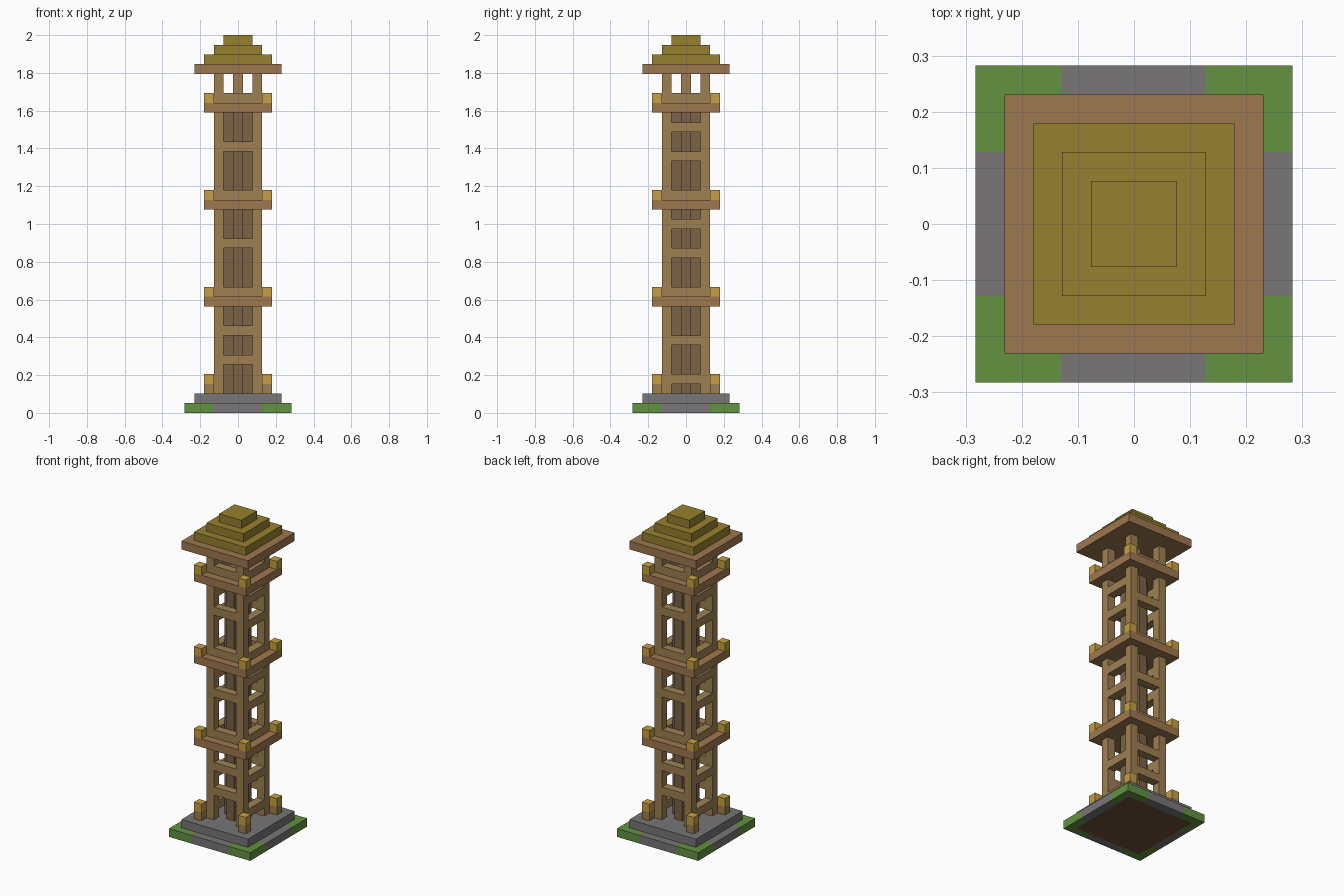
import bpy
import bmesh
from mathutils import Matrix, Vector

old = bpy.data.objects.get("Cube")
if old:
    bpy.data.objects.remove(old, do_unlink=True)

U = 2 / 39  # one building block


def linear(c):
    c /= 255
    return c / 12.92 if c <= 0.04045 else ((c + 0.055) / 1.055) ** 2.4


def material(name, r, g, b):
    m = bpy.data.materials.new(name)
    m.use_nodes = True
    col = (linear(r), linear(g), linear(b), 1)
    m.diffuse_color = col
    m.node_tree.nodes["Principled BSDF"].inputs["Base Color"].default_value = col
    return m


GRASS = material("grass green", 98, 146, 64)
STONE = material("stone grey", 120, 118, 119)
WOOD = material("wood brown", 158, 120, 80)
LOG = material("log brown", 158, 128, 82)
CORE = material("dark timber", 124, 98, 70)
GOLD = material("lantern gold", 198, 160, 66)
ROOF = material("roof gold", 150, 128, 46)
EARTH = material("earth brown", 110, 80, 56)


def blocks(name, mat, boxes):
    """Boxes given as (centre x, centre y, bottom layer, size x, y, z) in blocks."""
    bm = bmesh.new()
    for x, y, z, sx, sy, sz in boxes:
        mtx = Matrix.Translation(Vector((x, y, z + sz / 2)) * U) @ Matrix.Diagonal((sx * U, sy * U, sz * U, 1))
        bmesh.ops.create_cube(bm, size=1, matrix=mtx)
    me = bpy.data.meshes.new(name)
    bm.to_mesh(me)
    bm.free()
    me.materials.append(mat)
    ob = bpy.data.objects.new(name, me)
    bpy.context.scene.collection.objects.link(ob)
    return ob


def corners(d, z, h=1):
    return [(sx * d, sy * d, z, 1, 1, h) for sx in (-1, 1) for sy in (-1, 1)]


def rails_x(z):  # beams on the front and back
    return [(0, s * 2, z, 3, 1, 1) for s in (-1, 1)]


def rails_y(z):  # beams on the left and right
    return [(s * 2, 0, z, 1, 3, 1) for s in (-1, 1)]


# Ground layer and stone plinth
blocks("earth_bed", EARTH, [(0, 0, 0, 9, 9, 1)])
blocks("stone_paths", STONE, [(0, s * 5, 0, 5, 1, 1) for s in (-1, 1)]
       + [(s * 5, 0, 0, 1, 5, 1) for s in (-1, 1)])
grass = []
for sx in (-1, 1):
    for sy in (-1, 1):
        grass += [(sx * 4, sy * 5, 0, 3, 1, 1), (sx * 5, sy * 3.5, 0, 1, 2, 1)]
blocks("grass_corners", GRASS, grass)
blocks("stone_plinth", STONE, [(0, 0, 1, 9, 9, 1)])

# Tower legs, split by the galleries
DECKS = (11, 21, 31)
for n, (low, high) in enumerate(((2, 11), (12, 21), (22, 31), (32, 35))):
    blocks(f"tower_legs_{n + 1}", LOG, corners(2, low, high - low))

# Cross-shaped timber core
for n, low in enumerate((2, 12, 22)):
    h = 9
    blocks(f"timber_core_{n + 1}", CORE, [(0, 0, low, 1, 1, h)]
           + [(s, 0, low, 1, 1, h) for s in (-1, 1)]
           + [(0, s, low, 1, 1, h) for s in (-1, 1)])
blocks("top_post", LOG, [(0, 0, 32, 1, 1, 3)])

# Cross beams between the legs
blocks("front_back_beams", LOG, [b for z in (5, 8, 17, 27) for b in rails_x(z)])
blocks("side_beams", LOG, [b for z in (3, 7, 16, 19, 26, 29) for b in rails_y(z)])

# Galleries with a kerb beam and corner lanterns
for n, z in enumerate(DECKS):
    blocks(f"gallery_deck_{n + 1}", WOOD, [(0, 0, z, 7, 7, 1)])
    blocks(f"gallery_kerb_{n + 1}", LOG, rails_x(z + 1) + rails_y(z + 1))
    blocks(f"gallery_lanterns_{n + 1}", GOLD, corners(3, z + 1))
blocks("ground_lantern_posts", LOG, corners(3, 2))
blocks("ground_lanterns", GOLD, corners(3, 3))

# Stepped roof
blocks("roof_eaves", WOOD, [(0, 0, 35, 9, 9, 1)])
for n, size in enumerate((7, 5, 3)):
    blocks(f"roof_step_{n + 1}", ROOF, [(0, 0, 36 + n, size, size, 1)])
